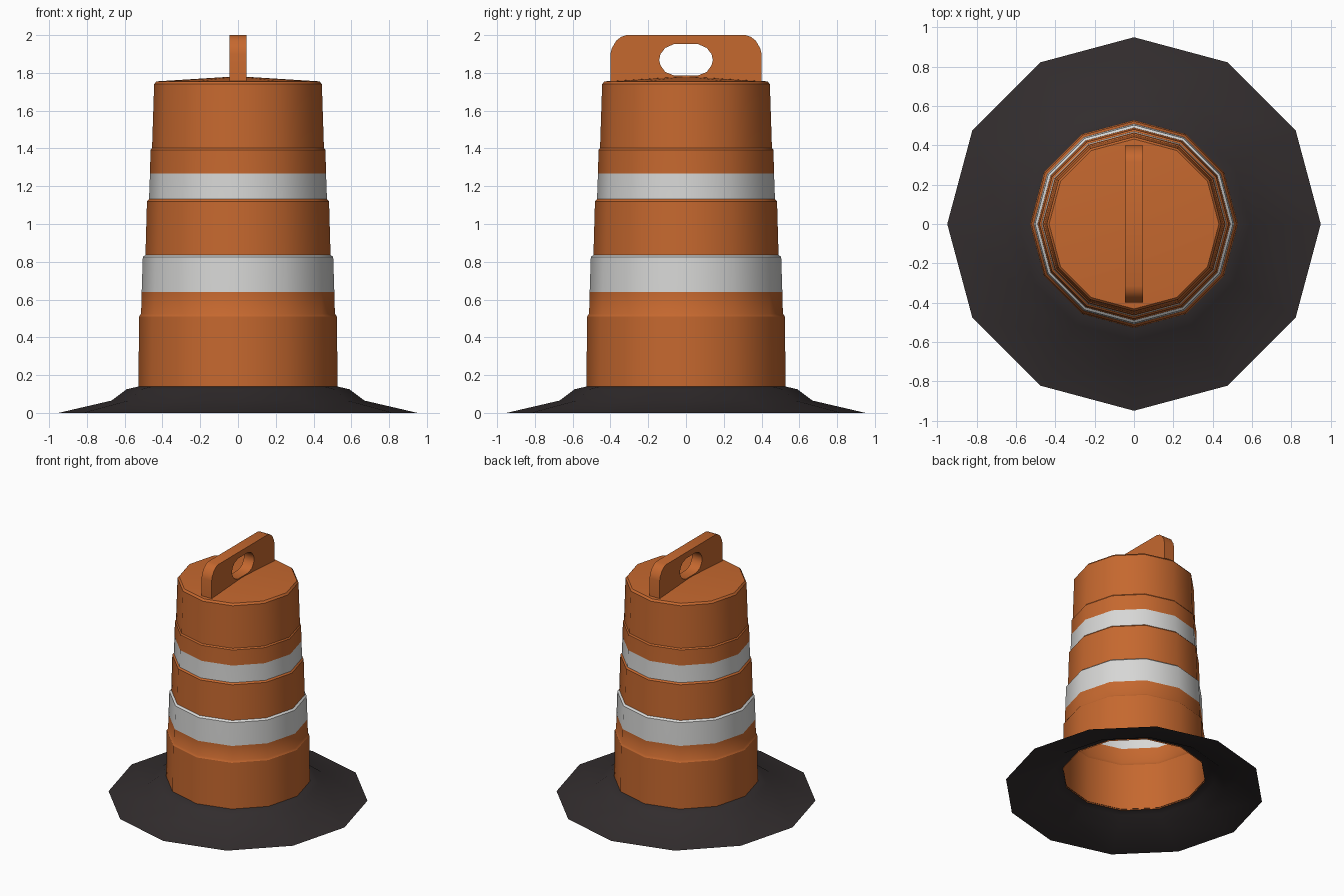
import bpy, bmesh, math

if "Cube" in bpy.data.objects:
    bpy.data.objects.remove(bpy.data.objects["Cube"])

SIDES = 12


def material(name, rgb):
    m = bpy.data.materials.new(name)
    m.diffuse_color = (*rgb, 1)
    m.use_nodes = True
    m.node_tree.nodes["Principled BSDF"].inputs["Base Color"].default_value = m.diffuse_color
    return m


orange = material("safety orange", (0.56, 0.138, 0.028))
white = material("reflective white", (0.68, 0.68, 0.67))
rubber = material("dark rubber", (0.032, 0.026, 0.027))


def smooth(ob, angle):
    bpy.ops.object.select_all(action='DESELECT')
    ob.select_set(True)
    bpy.context.view_layer.objects.active = ob
    bpy.ops.object.shade_smooth_by_angle(angle=math.radians(angle))


def lathe(name, profile, mats, angle, tip=None, pick=None):
    """Open twelve-sided shell from (radius, z) points, bottom to top."""
    bm = bmesh.new()
    rings = [[bm.verts.new((r * math.cos(2 * math.pi * i / SIDES),
                            r * math.sin(2 * math.pi * i / SIDES), z))
              for i in range(SIDES)] for r, z in profile]
    for a, b in zip(rings, rings[1:]):
        for i in range(SIDES):
            j = (i + 1) % SIDES
            bm.faces.new((a[i], a[j], b[j], b[i]))
    if tip is not None:
        t = bm.verts.new((0, 0, tip))
        for i in range(SIDES):
            bm.faces.new((rings[-1][i], rings[-1][(i + 1) % SIDES], t))
    if pick:
        for f in bm.faces:
            f.material_index = pick(f.calc_center_median().z)
    me = bpy.data.meshes.new(name)
    bm.to_mesh(me)
    bm.free()
    for m in mats:
        me.materials.append(m)
    ob = bpy.data.objects.new(name, me)
    bpy.context.collection.objects.link(ob)
    smooth(ob, angle)
    return ob


# Flared rubber base skirt
lathe("base_skirt", [(0.95, 0.0), (0.67, 0.065), (0.59, 0.125), (0.525, 0.14)],
      [rubber], 50)

# Stepped hollow drum with two reflective bands
lathe("drum_body",
      [(0.528, 0.13), (0.523, 0.51), (0.513, 0.525), (0.51, 0.64),
       (0.504, 0.825), (0.49, 0.837), (0.482, 1.12), (0.471, 1.132),
       (0.466, 1.268), (0.463, 1.392), (0.455, 1.402), (0.444, 1.74),
       (0.432, 1.755)],
      [orange, white], 32, tip=1.782,
      pick=lambda z: int(0.64 < z < 0.835 or 1.13 < z < 1.268))

# Upright carrying handle with a rounded grip hole
right = [(0.4, 1.72), (0.4, 1.90), (0.393, 1.93), (0.37, 1.97), (0.345, 1.99), (0.315, 2.0)]
outer = right + [(-y, z) for y, z in reversed(right)]
half = [(0.065, 1.787), (0.11, 1.805), (0.135, 1.84), (0.142, 1.868),
        (0.135, 1.90), (0.11, 1.932), (0.065, 1.952)]
hole = half + [(-y, z) for y, z in reversed(half)]

curve = bpy.data.curves.new("handle_outline", 'CURVE')
curve.dimensions = '2D'
curve.fill_mode = 'BOTH'
curve.extrude = 0.045
for loop in (outer, hole):
    s = curve.splines.new('POLY')
    s.points.add(len(loop) - 1)
    for p, (y, z) in zip(s.points, loop):
        p.co = (y, z, 0, 1)
    s.use_cyclic_u = True
handle = bpy.data.objects.new("carry_handle", curve)
bpy.context.collection.objects.link(handle)
handle.rotation_euler = (math.pi / 2, 0, math.pi / 2)
bpy.ops.object.select_all(action='DESELECT')
handle.select_set(True)
bpy.context.view_layer.objects.active = handle
bpy.ops.object.convert(target='MESH')
handle = bpy.context.object
handle.name = "carry_handle"
bm = bmesh.new()
bm.from_mesh(handle.data)
bmesh.ops.remove_doubles(bm, verts=bm.verts, dist=0.0001)
bmesh.ops.recalc_face_normals(bm, faces=bm.faces)
bm.to_mesh(handle.data)
bm.free()
handle.data.materials.clear()
handle.data.materials.append(orange)
smooth(handle, 40)
